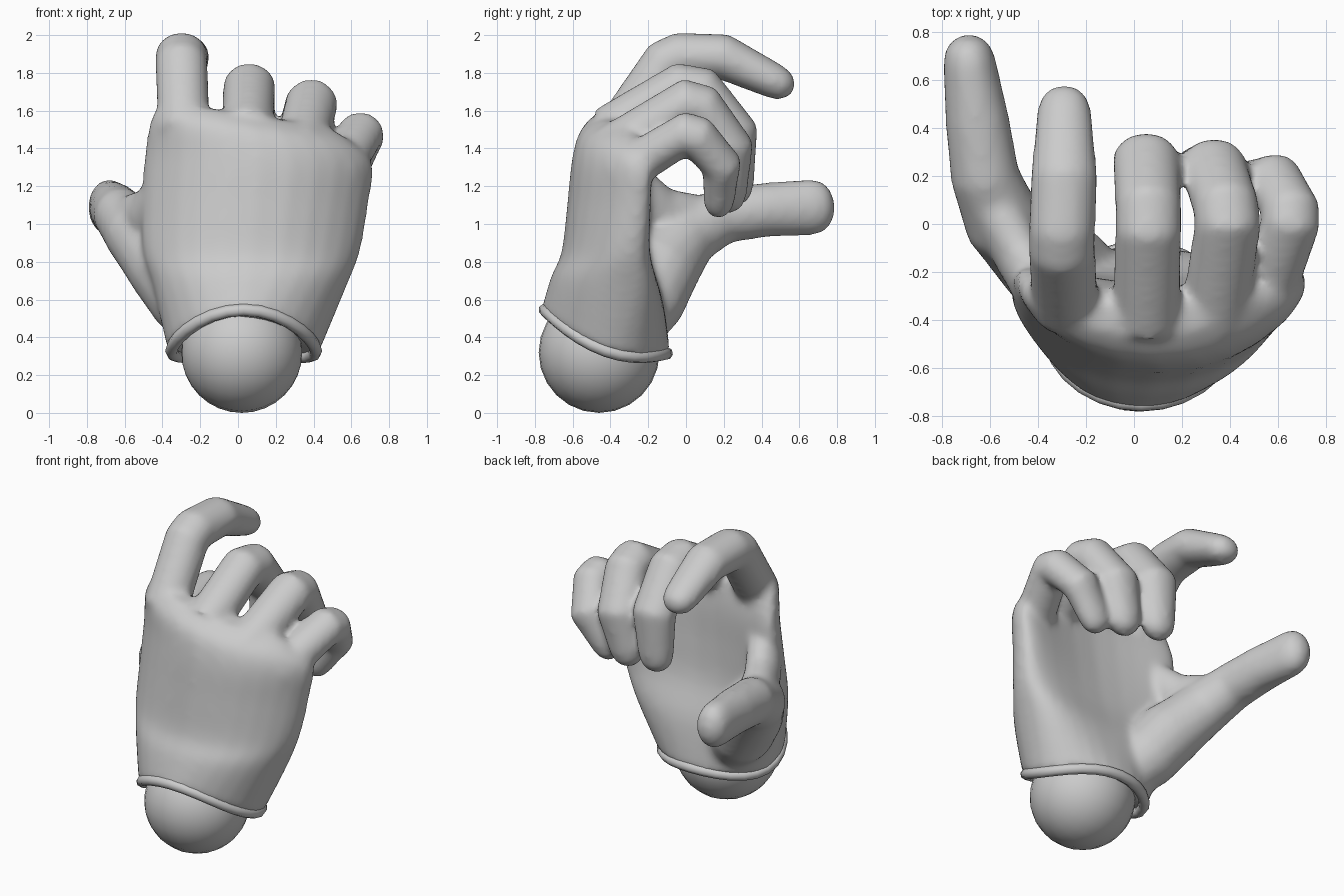
import bpy, bmesh, math
from mathutils import Vector

if "Cube" in bpy.data.objects:
    bpy.data.objects.remove(bpy.data.objects["Cube"])

SIDES = 28


def loft(bm, rings):
    """Skin a list of point rings and cap both ends."""
    rows = [[bm.verts.new(p) for p in ring] for ring in rings]
    n = len(rows[0])
    for a, b in zip(rows, rows[1:]):
        for i in range(n):
            j = (i + 1) % n
            bm.faces.new((a[i], a[j], b[j], b[i]))
    bm.faces.new(rows[0][::-1])
    bm.faces.new(rows[-1])


def smooth_rings(rings, steps=4):
    """Insert Catmull-Rom rings between the given ones."""
    out = []
    for k in range(len(rings) - 1):
        p0, p1, p2 = rings[max(k - 1, 0)], rings[k], rings[k + 1]
        p3 = rings[min(k + 2, len(rings) - 1)]
        for s in range(steps):
            t = s / steps
            out.append([0.5 * (2 * b + (c - a) * t + (2 * a - 5 * b + 4 * c - d) * t * t
                               + (3 * b - a - 3 * c + d) * t ** 3)
                        for a, b, c, d in zip(p0, p1, p2, p3)])
    return out + [rings[-1]]


def digit(bm, pts, widths, depths, n=16):
    """Elliptical tube along a path with a half width and depth per point and a round tip."""
    pts = [Vector(p) for p in pts]
    rings = []

    def ring(c, d, rx, rz):
        side = (Vector((1, 0, 0)) - d * d.x).normalized()
        up = d.cross(side)
        rings.append([c + side * rx * math.cos(2 * math.pi * i / n)
                      + up * rz * math.sin(2 * math.pi * i / n) for i in range(n)])

    for i, (p, rx, rz) in enumerate(zip(pts, widths, depths)):
        a, b = pts[max(i - 1, 0)], pts[min(i + 1, len(pts) - 1)]
        d = ((p - a).normalized() + (b - p).normalized()).normalized()
        ring(p, d, rx, rz)
    end = (pts[-1] - pts[-2]).normalized()
    for deg in (30, 55, 78):
        t = math.radians(deg)
        c = math.cos(t)
        ring(pts[-1] + end * rx * math.sin(t), end, rx * c, rz * c)
    loft(bm, rings)


def finger(bm, size, *pts):
    """Finger from knuckle to tip, tapering towards the tip."""
    widths = [size * f for f in (1, 1, 1, 1, 0.82)]
    depths = [size * f for f in (0.95, 0.95, 0.95, 0.88, 0.68)]
    digit(bm, pts, widths, depths)


def rim_point(a, grow=0.0):
    t = math.sin(a)
    return Vector((0.03 + (0.39 + grow) * math.cos(a), -0.425 + (0.33 + grow) * t,
                   0.33 - 0.115 * t + 0.10 * t * t))


angles = [2 * math.pi * i / SIDES for i in range(SIDES)]
bm = bmesh.new()

# Cupped palm: z, centre x, half width, centre y, half depth, cup, slope
sections = [
    (0.66, 0.06, 0.51, -0.42, 0.295, 0.08, 0.0),
    (0.85, 0.07, 0.575, -0.435, 0.225, 0.14, 0.0),
    (1.10, 0.09, 0.60, -0.435, 0.195, 0.18, 0.0),
    (1.35, 0.11, 0.605, -0.43, 0.175, 0.19, 0.04),
    (1.53, 0.08, 0.54, -0.42, 0.14, 0.13, 0.13),
    (1.62, 0.05, 0.44, -0.40, 0.06, 0.09, 0.16),
]
rings = [[rim_point(a, 0.012) for a in angles]]
for z, cx, w, cy, d, cup, slope in sections:
    row = []
    for a in angles:
        c, s = math.cos(a), math.sin(a)
        u = math.copysign(abs(c) ** 0.85, c)
        v = math.copysign(abs(s) ** 0.85, s)
        x = cx + w * u
        tilt = -0.06 * s if z < 0.7 else 0
        row.append(Vector((x, cy + d * v + cup * u * u, z + tilt - slope * (x + 0.2))))
    rings.append(row)
loft(bm, smooth_rings(rings))

# Index, middle, ring and little fingers
finger(bm, 0.14, (-0.285, -0.36, 1.48), (-0.30, -0.11, 1.85), (-0.30, -0.03, 1.885),
       (-0.29, 0.20, 1.885), (-0.29, 0.47, 1.755))
finger(bm, 0.14, (0.05, -0.42, 1.49), (0.06, -0.03, 1.725), (0.06, 0.08, 1.705),
       (0.05, 0.265, 1.48), (0.035, 0.265, 1.21))
finger(bm, 0.14, (0.33, -0.40, 1.39), (0.39, 0.0, 1.64), (0.38, 0.08, 1.615),
       (0.33, 0.24, 1.40), (0.275, 0.23, 1.17))
finger(bm, 0.125, (0.52, -0.36, 1.26), (0.65, 0.0, 1.48), (0.65, 0.06, 1.46),
       (0.58, 0.19, 1.31), (0.46, 0.175, 1.13))

# Thumb with its fleshy base, then the web up to the index finger
digit(bm, [(-0.13, -0.32, 0.44), (-0.27, -0.21, 0.60), (-0.39, -0.13, 0.77),
           (-0.55, 0.02, 0.955), (-0.62, 0.20, 1.045), (-0.65, 0.42, 1.075), (-0.685, 0.68, 1.09)],
      (.17, .20, .20, .165, .145, .135, .11), (.18, .21, .21, .175, .15, .145, .15))
digit(bm, [(-0.30, -0.36, 1.32), (-0.39, -0.28, 1.18), (-0.47, -0.14, 1.06), (-0.58, 0.08, 1.03)],
      (.08, .10, .11, .11), (.10, .14, .14, .12))
bmesh.ops.recalc_face_normals(bm, faces=bm.faces[:])

mesh = bpy.data.meshes.new("hand")
bm.to_mesh(mesh)
bm.free()
hand = bpy.data.objects.new("hand", mesh)
bpy.context.collection.objects.link(hand)

# Fuse the parts into one skin and soften the joins
fuse = hand.modifiers.new("fuse", 'REMESH')
fuse.mode = 'VOXEL'
fuse.voxel_size = 0.02
fuse.use_smooth_shade = True
soft = hand.modifiers.new("soften", 'SMOOTH')
soft.factor = 0.5
soft.iterations = 14

# Rolled cuff edge
curve = bpy.data.curves.new("cuff_rim", 'CURVE')
curve.dimensions = '3D'
curve.bevel_depth = 0.034
curve.bevel_resolution = 2
spline = curve.splines.new('POLY')
spline.points.add(SIDES - 1)
for p, a in zip(spline.points, angles):
    p.co = (*rim_point(a, -0.008), 1)
spline.use_cyclic_u = True
rim = bpy.data.objects.new("cuff_rim", curve)
bpy.context.collection.objects.link(rim)

# Wrist ball
bpy.ops.mesh.primitive_uv_sphere_add(segments=24, ring_count=16, radius=0.32,
                                     location=(0.02, -0.46, 0.32),
                                     rotation=(0, math.pi / 2, 0))
ball = bpy.context.object
ball.name = "wrist_ball"
bpy.ops.object.shade_smooth_by_angle()
